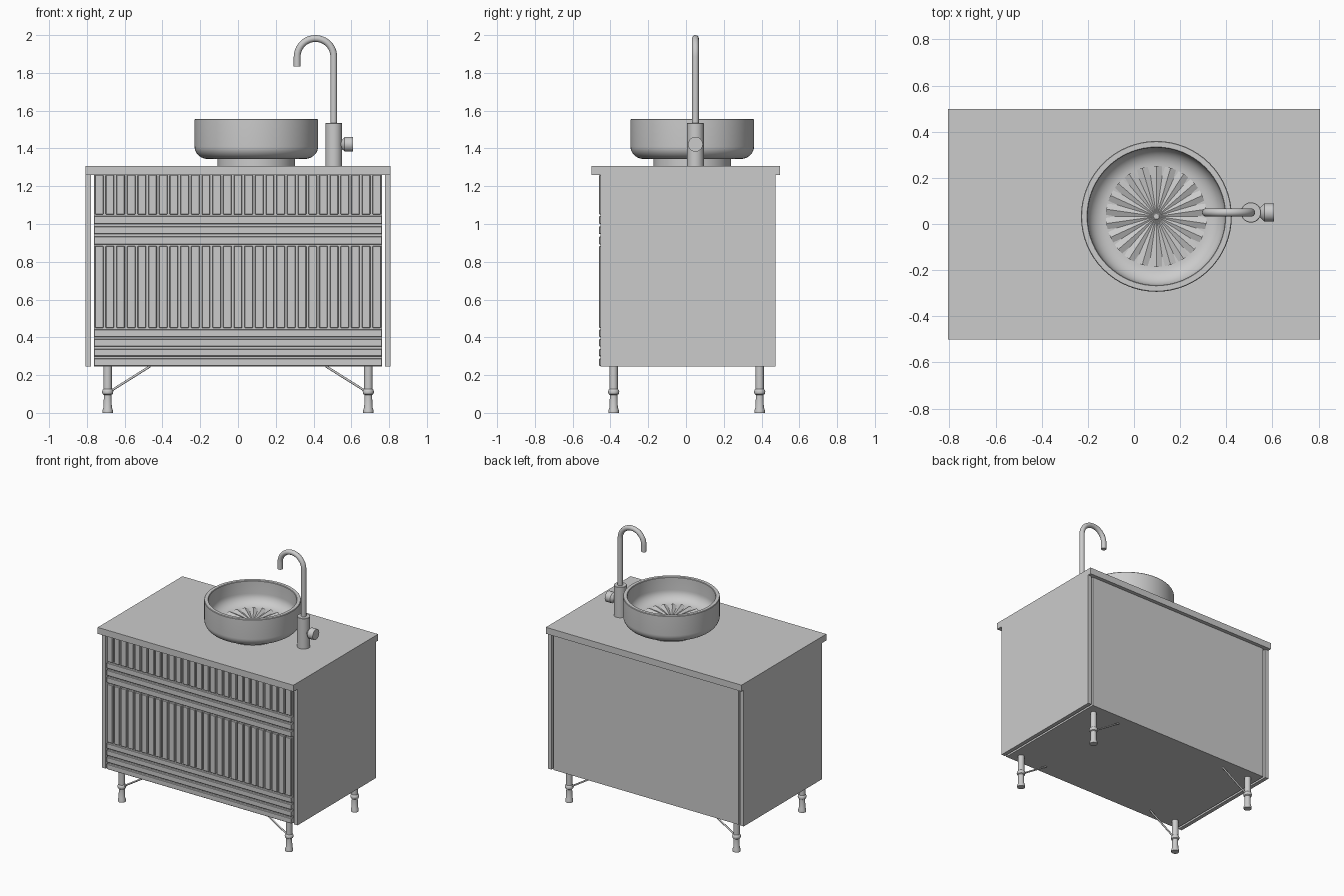
import bpy, bmesh, math
from mathutils import Vector

if "Cube" in bpy.data.objects:
    bpy.data.objects.remove(bpy.data.objects["Cube"])


def finish(bm, name, smooth=False):
    bmesh.ops.recalc_face_normals(bm, faces=bm.faces)
    me = bpy.data.meshes.new(name)
    bm.to_mesh(me)
    bm.free()
    ob = bpy.data.objects.new(name, me)
    bpy.context.collection.objects.link(ob)
    if smooth:
        bpy.ops.object.select_all(action='DESELECT')
        bpy.context.view_layer.objects.active = ob
        ob.select_set(True)
        bpy.ops.object.shade_smooth_by_angle(angle=math.radians(35))
    return ob


def add_box(bm, lo, hi):
    vs = bmesh.ops.create_cube(bm, size=1)['verts']
    for v in vs:
        v.co = Vector([a + (b - a) * (c + 0.5) for a, b, c in zip(lo, hi, v.co)])


def box(name, lo, hi):
    bm = bmesh.new()
    add_box(bm, lo, hi)
    return finish(bm, name)


def lathe(name, profile, loc, segs=32, rot=(0, 0, 0)):
    """Revolve (radius, height) points around z."""
    bm = bmesh.new()
    vs = [bm.verts.new((r, 0, z)) for r, z in profile]
    es = [bm.edges.new(p) for p in zip(vs, vs[1:])]
    bmesh.ops.spin(bm, geom=vs + es, axis=(0, 0, 1), cent=(0, 0, 0),
                   angle=math.tau, steps=segs, use_duplicate=False)
    bmesh.ops.remove_doubles(bm, verts=bm.verts, dist=1e-5)
    ob = finish(bm, name, True)
    ob.location, ob.rotation_euler = loc, rot
    return ob


def tube(name, pts, radius):
    """Round bar along a path lying in an xz plane."""
    bm = bmesh.new()
    pts = [Vector(p) for p in pts]
    n, rings = 16, []
    for i, p in enumerate(pts):
        t = (pts[min(i + 1, len(pts) - 1)] - pts[max(i - 1, 0)]).normalized()
        u = Vector((0, 1, 0))
        w = t.cross(u)
        rings.append([bm.verts.new(p + radius * (u * math.cos(a) + w * math.sin(a)))
                      for a in (math.tau * k / n for k in range(n))])
    for a, b in zip(rings, rings[1:]):
        for k in range(n):
            bm.faces.new((a[k], a[(k + 1) % n], b[(k + 1) % n], b[k]))
    bm.faces.new(rings[0])
    bm.faces.new(rings[-1])
    return finish(bm, name, True)


# Cabinet: top, side panels separated from the body by a narrow gap
box("countertop", (-0.807, -0.5, 1.26), (0.807, 0.498, 1.308))
box("cabinet_body", (-0.763, -0.442, 0.245), (0.763, 0.47, 1.26))
for side, s in (("left", -1), ("right", 1)):
    x = sorted((s * 0.778, s * 0.807))
    box(side + "_side_panel", (x[0], -0.452, 0.245), (x[1], 0.473, 1.26))


# Slatted drawer fronts
def slats(name, x0, x1, z0, z1, count, vertical):
    bm = bmesh.new()
    a, b = (x0, x1) if vertical else (z0, z1)
    step, gap = (b - a) / count, 0.012
    for i in range(count):
        p, q = a + i * step + gap / 2, a + (i + 1) * step - gap / 2
        if vertical:
            add_box(bm, (p, -0.46, z0), (q, -0.44, z1))
        else:
            add_box(bm, (x0, -0.46, p), (x1, -0.44, q))
    ob = finish(bm, name)
    m = ob.modifiers.new("bevel", 'BEVEL')
    m.width, m.segments = 0.003, 1


W = 0.763
slats("upper_vertical_slats", -W, W, 1.05, 1.26, 27, True)
slats("middle_horizontal_slats", -W, W, 0.886, 1.048, 3, False)
slats("lower_vertical_slats", -W, W, 0.45, 0.884, 27, True)
slats("bottom_horizontal_slats", -W, W, 0.242, 0.448, 4, False)

# Turned legs with diagonal braces
leg = [(0, 0), (0.027, 0), (0.027, 0.016), (0.022, 0.028), (0.02, 0.095), (0.027, 0.1),
       (0.03, 0.111), (0.027, 0.122), (0.022, 0.127), (0.022, 0.245), (0, 0.245)]
for fb, y in (("front", -0.383), ("back", 0.39)):
    for lr, s in (("left", -1), ("right", 1)):
        lathe(f"{fb}_{lr}_leg", leg, (s * 0.69, y, 0), 24)
        tube(f"{fb}_{lr}_brace", [(s * 0.68, y, 0.112), (s * 0.465, y, 0.247)], 0.006)

# Basin: foot, rounded outer wall, rim, inner wall, floor
C = (0.097, 0.033, 0)
arc = [math.radians(a) for a in range(0, 91, 10)]
outer = [(0.255 + 0.072 * math.sin(a), 1.41 - 0.066 * math.cos(a)) for a in arc]
inner = [(0.218 + 0.08 * math.cos(a), 1.46 - 0.075 * math.sin(a)) for a in arc]
basin = ([(0, 1.308), (0.205, 1.308), (0.205, 1.344)] + outer
         + [(0.327, 1.552), (0.324, 1.556), (0.301, 1.556), (0.298, 1.552)]
         + inner + [(0, 1.375)])
lathe("basin", basin, C, 64)

# Fluted fan-shaped basin floor and drain
bm = bmesh.new()
n = 44
hub = bm.verts.new((C[0], C[1], 1.388))
ring = [bm.verts.new((C[0] + 0.219 * math.cos(math.tau * i / n),
                      C[1] + 0.219 * math.sin(math.tau * i / n),
                      1.382 + 0.014 * (i % 2))) for i in range(n)]
for i in range(n):
    bm.faces.new((hub, ring[i], ring[(i + 1) % n]))
finish(bm, "fluted_basin_floor")
lathe("drain", [(0, 1.38), (0.016, 1.38), (0.016, 1.393), (0.012, 1.396), (0, 1.396)], C, 24)

# Faucet: body, gooseneck spout and side knob
F = (0.507, 0.05)
lathe("faucet_body", [(0, 1.308), (0.044, 1.308), (0.044, 1.533), (0.042, 1.535), (0, 1.535)],
      (F[0], F[1], 0), 32)
R, zc = 0.097, 1.885
path = [(F[0], F[1], 1.53)]
path += [(F[0] - R + R * math.cos(a), F[1], zc + R * math.sin(a))
         for a in (math.pi * k / 24 for k in range(25))]
path.append((F[0] - 2 * R, F[1], 1.835))
tube("faucet_spout", path, 0.018)
lathe("faucet_knob", [(0, 0.02), (0.012, 0.03), (0.039, 0.058), (0.039, 0.101), (0, 0.101)],
      (F[0], F[1], 1.422), 32, (0, math.pi / 2, 0))
